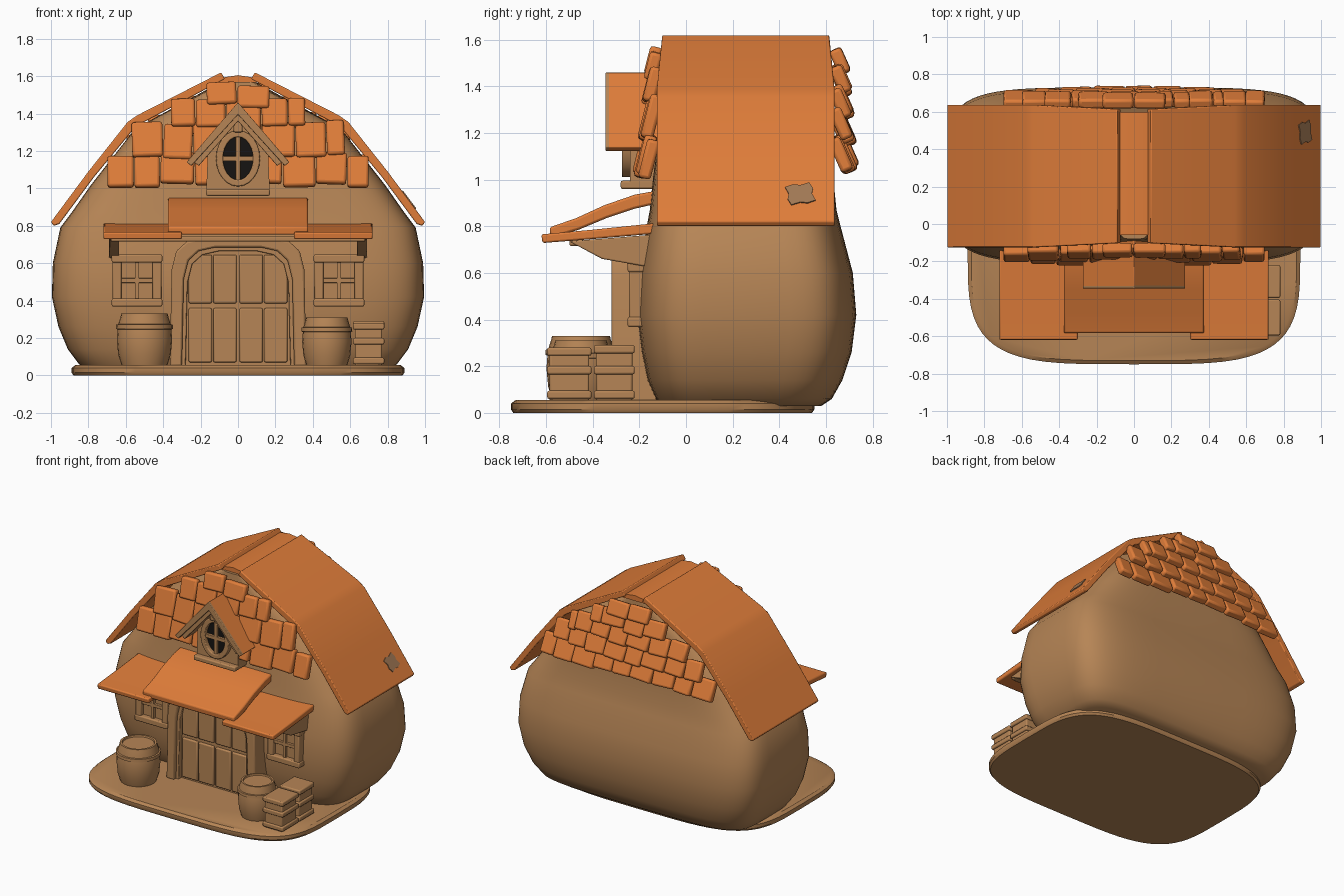
import bpy, bmesh, math, random
from mathutils import Matrix, Vector

if "Cube" in bpy.data.objects:
    bpy.data.objects.remove(bpy.data.objects["Cube"])

random.seed(4)

def material(name, rgb):
    m = bpy.data.materials.new(name)
    m.diffuse_color = (*rgb, 1)
    m.use_nodes = True
    m.node_tree.nodes["Principled BSDF"].inputs["Base Color"].default_value = m.diffuse_color
    return m

WOOD = material("warm_brown_wood", (0.47, 0.235, 0.092))
TILE = material("orange_tile", (0.74, 0.205, 0.042))
DARK = material("black_glass", (0.008, 0.007, 0.006))
PATCH = material("greyish_patch", (0.36, 0.19, 0.09))

def finish(name, bm, mat, bevel=0.0):
    bmesh.ops.recalc_face_normals(bm, faces=bm.faces)
    me = bpy.data.meshes.new(name)
    bm.to_mesh(me)
    bm.free()
    me.materials.append(mat)
    ob = bpy.data.objects.new(name, me)
    bpy.context.collection.objects.link(ob)
    if bevel:
        b = ob.modifiers.new("soft_edges", 'BEVEL')
        b.width, b.segments, b.limit_method = bevel, 2, 'ANGLE'
    return ob

def prism(name, pts, axis, lo, hi, mat, bevel=0.0):
    """Extrude a profile: axis 'y' takes (x, z) points, axis 'x' takes (y, z) points."""
    bm = bmesh.new()
    put = (lambda p, t: (p[0], t, p[1])) if axis == 'y' else (lambda p, t: (t, p[0], p[1]))
    a = [bm.verts.new(put(p, lo)) for p in pts]
    b = [bm.verts.new(put(p, hi)) for p in pts]
    bm.faces.new(a)
    bm.faces.new(b[::-1])
    for i in range(len(pts)):
        j = (i + 1) % len(pts)
        bm.faces.new((a[i], b[i], b[j], a[j]))
    return finish(name, bm, mat, bevel)

def box(name, x0, x1, y0, y1, z0, z1, mat=WOOD, bevel=0.008):
    return prism(name, [(x0, z0), (x1, z0), (x1, z1), (x0, z1)], 'y', y0, y1, mat, bevel)

def loft(name, rings, mat, bevel=0.0):
    bm = bmesh.new()
    loops = [[bm.verts.new(p) for p in r] for r in rings]
    n = len(loops[0])
    for a, b in zip(loops, loops[1:]):
        for i in range(n):
            bm.faces.new((a[i], a[(i + 1) % n], b[(i + 1) % n], b[i]))
    bm.faces.new(loops[0][::-1])
    bm.faces.new(loops[-1])
    return finish(name, bm, mat, bevel)

def oval(cx, cy, a, b, z, n, count=64):
    out = []
    for i in range(count):
        t = 2 * math.pi * i / count
        c, s = math.cos(t), math.sin(t)
        out.append((cx + a * math.copysign(abs(c) ** (2 / n), c),
                    cy + b * math.copysign(abs(s) ** (2 / n), s), z))
    return out

# Base slab
loft("base_slab", [oval(0, -0.1, a, b, z, 4) for a, b, z in
                   ((0.88, 0.64, 0), (0.89, 0.65, 0.015), (0.89, 0.65, 0.04), (0.87, 0.63, 0.055))], WOOD)

# Bulging barn body: z, half width, front y, back y
BODY = [(0.03, 0.80, -0.11, 0.58), (0.06, 0.85, -0.13, 0.625), (0.14, 0.91, -0.165, 0.67),
        (0.26, 0.96, -0.19, 0.71), (0.42, 0.995, -0.21, 0.73), (0.60, 0.99, -0.20, 0.715),
        (0.79, 0.95, -0.17, 0.665), (0.87, 0.89, -0.155, 0.645), (1.02, 0.785, -0.14, 0.63),
        (1.32, 0.55, -0.10, 0.61), (1.57, 0.09, -0.08, 0.59)]
loft("barn_body", [oval(0, (f + b) / 2, a, (b - f) / 2, z, 5) for z, a, f, b in BODY], WOOD)

def body_at(z):
    for p, q in zip(BODY, BODY[1:]):
        if z <= q[0]:
            t = (z - p[0]) / (q[0] - p[0])
            return [u + (v - u) * t for u, v in zip(p, q)]
    return BODY[-1]

# Gambrel roof halves and sunken ridge strip
for side, tag in ((1, "right"), (-1, "left")):
    prof = [(0.985, 0.80), (1.0, 0.82), (0.80, 1.09), (0.59, 1.355), (0.54, 1.39), (0.09, 1.62),
            (0.07, 1.585), (0.52, 1.345), (0.555, 1.32), (0.77, 1.06), (0.955, 0.81)]
    roof = prism("roof_" + tag, [(side * x, z) for x, z in prof], 'y', -0.125, 0.637, TILE, 0.006)
    for v in roof.data.vertices:
        if v.co.z > 1.5:
            v.co.y = 0.256 + (v.co.y - 0.256) * 0.94
prism("ridge_strip", [(-0.11, 1.565), (0.11, 1.565), (0.1, 1.59), (0, 1.605), (-0.1, 1.59)],
      'y', -0.06, 0.6, TILE)

# Worn patch on the right roof slope
mid, along = Vector((0.913, 0.49, 0.937)), Vector((-0.6, 0, 0.8))
out = Vector((0.8, 0, 0.6))
patch = [[mid + out * h + along * (r * math.sin(t)) + Vector((0, r * 1.1 * math.cos(t), 0))
          for t, r in ((i * math.pi / 6, 0.045 + 0.012 * (i % 3)) for i in range(12))] for h in (-0.003, 0.006)]
loft("roof_patch", patch, PATCH)

# Gable shingles, in overlapping tilted rows
def shingles(name, sign, rows, lift, lean):
    bm = bmesh.new()
    for z0, z1, half in rows:
        x = -half
        while x < half - 0.04:
            w = min(random.uniform(0.13, 0.19), half - x)
            if half - x - w < 0.05:
                w = half - x
            cx, drop = x + w / 2, random.uniform(-0.015, 0.015)
            bow = 0.035 * (1 - (cx / 0.75) ** 2)
            wall = body_at((z0 + z1) / 2)[2 if sign < 0 else 3]
            m = (Matrix.Translation((cx, wall + sign * (lift + bow), (z0 + z1) / 2 + drop))
                 @ Matrix.Rotation(sign * lean, 4, 'X')
                 @ Matrix.Rotation(random.uniform(-0.05, 0.05), 4, 'Y')
                 @ Matrix.Diagonal((w * 0.97, 0.055, z1 - z0 + 0.03, 1)))
            bmesh.ops.create_cube(bm, size=1, matrix=m)
            x += w
    finish(name, bm, TILE, 0.014)

shingles("front_shingles", -1, [(1.03, 1.17, 0.70), (1.18, 1.34, 0.57), (1.34, 1.46, 0.36), (1.45, 1.54, 0.17)], 0.02, 0.25)
shingles("back_shingles", 1, [(1.05, 1.17, 0.70), (1.17, 1.28, 0.60), (1.28, 1.38, 0.48),
                              (1.38, 1.47, 0.30), (1.46, 1.54, 0.17)], 0.03, 0.42)

# Dormer: wall, roof, gable trim, sill
prism("dormer_wall", [(-0.17, 0.98), (0.17, 0.98), (0.16, 1.22), (0, 1.41), (-0.16, 1.22)], 'y', -0.24, -0.03, WOOD)

def chevron(name, top, foot, thick, y0, y1, mat):
    x, z = foot
    pts = [(0, top), (x, z), (x - 0.025, z - 0.02), (0, top - thick), (0.025 - x, z - 0.02), (-x, z)]
    prism(name, pts, 'y', y0, y1, mat, 0.004)

chevron("dormer_roof", 1.46, (0.275, 1.14), 0.045, -0.335, -0.04, TILE)
chevron("dormer_trim", 1.46, (0.275, 1.14), 0.065, -0.345, -0.325, WOOD)
chevron("dormer_inner_trim", 1.41, (0.235, 1.14), 0.05, -0.325, -0.2, WOOD)
box("dormer_sill", -0.17, 0.17, -0.28, -0.1, 0.96, 0.995)
box("dormer_king_post", -0.025, 0.025, -0.30, -0.24, 1.30, 1.40)

# Oval dormer window
def ring_y(name, r_in, r_out, cz, y0, y1, mat):
    def circle(r, y, n=24):
        return [(r[0] * math.cos(2 * math.pi * i / n), y, cz + r[1] * math.sin(2 * math.pi * i / n)) for i in range(n)]
    bm = bmesh.new()
    loops = [[bm.verts.new(p) for p in circle(r, y)] for r, y in
             ((r_in, y1), (r_in, y0), (r_out, y0), (r_out, y1))]
    for a, b in zip(loops, loops[1:] + loops[:1]):
        for i in range(24):
            j = (i + 1) % 24
            bm.faces.new((a[i], a[j], b[j], b[i]))
    finish(name, bm, mat, 0.006)

ring_y("dormer_window_frame", (0.08, 0.115), (0.118, 0.15), 1.16, -0.275, -0.23, WOOD)
prism("dormer_glass", [(0.085 * math.cos(i * math.pi / 12), 1.16 + 0.12 * math.sin(i * math.pi / 12))
                       for i in range(24)], 'y', -0.246, -0.238, DARK)
box("dormer_bar_upright", -0.013, 0.013, -0.265, -0.24, 1.04, 1.28, bevel=0.003)
box("dormer_bar_cross", -0.085, 0.085, -0.265, -0.24, 1.145, 1.172, bevel=0.003)

# Porch awning: raised centre, low wings, brackets
prism("awning_centre", [(-0.11, 0.955), (-0.22, 0.935), (-0.35, 0.89), (-0.47, 0.835), (-0.585, 0.795),
                        (-0.58, 0.75), (-0.46, 0.785), (-0.34, 0.835), (-0.22, 0.875), (-0.11, 0.90)],
      'x', -0.375, 0.375, TILE, 0.01)
for s, tag in ((1, "right"), (-1, "left")):
    prism("awning_wing_" + tag, [(-0.11, 0.815), (-0.4, 0.785), (-0.62, 0.765), (-0.615, 0.728),
                                 (-0.4, 0.745), (-0.11, 0.77)], 'x', s * 0.3, s * 0.72, TILE, 0.008)
    prism("awning_bracket_" + tag, [(-0.13, 0.765), (-0.5, 0.735), (-0.36, 0.66), (-0.13, 0.62)],
          'x', s * 0.635, s * 0.69, WOOD, 0.006)
box("awning_beam", -0.68, 0.68, -0.50, -0.44, 0.715, 0.745)

# Arched double door
def arch(w, top):
    half = [(w, 0.05), (w - 0.01, top - 0.17), (w - 0.035, top - 0.07), (w - 0.09, top - 0.02), (w - 0.18, top)]
    return half + [(-x, z) for x, z in half[::-1]]

prism("door_frame", arch(0.365, 0.735) + arch(0.30, 0.685)[::-1], 'y', -0.32, -0.12, WOOD, 0.01)
prism("door_inner_frame", arch(0.305, 0.69) + arch(0.28, 0.665)[::-1], 'y', -0.295, -0.12, WOOD, 0.005)
prism("door_panel", arch(0.285, 0.67), 'y', -0.262, -0.12, WOOD)
for s, tag in ((1, "right"), (-1, "left")):
    for i in range(2):
        x0, x1 = sorted((s * (0.008 + i * 0.132), s * (0.132 + i * 0.132)))
        for j, (z0, z1) in enumerate(((0.07, 0.36), (0.385, 0.645))):
            box(f"door_plank_{tag}_{i}{j}", x0, x1, -0.278, -0.25, z0, z1)

# Square windows
for s, tag in ((1, "right"), (-1, "left")):
    c = s * 0.54
    box("window_pane_" + tag, c - 0.11, c + 0.11, -0.213, -0.12, 0.39, 0.62, bevel=0)
    for k, dx in enumerate((-0.107, 0.107)):
        box(f"window_jamb_{tag}_{k}", c + dx - 0.023, c + dx + 0.023, -0.245, -0.12, 0.375, 0.635)
    for k, z in enumerate((0.39, 0.625)):
        box(f"window_rail_{tag}_{k}", c - 0.135, c + 0.135, -0.25, -0.12, z - 0.022, z + 0.022)
    box("window_bar_upright_" + tag, c - 0.012, c + 0.012, -0.232, -0.15, 0.40, 0.61, bevel=0.003)
    box("window_bar_cross_" + tag, c - 0.09, c + 0.09, -0.232, -0.15, 0.495, 0.52, bevel=0.003)

# Barrels
for tag, cx, r, h in (("left", -0.5, 0.148, 0.28), ("right", 0.475, 0.132, 0.26)):
    prof = [(0.82, 0), (0.95, 0.22), (1, 0.5), (0.96, 0.78), (0.86, 0.95), (0.84, 1), (0.74, 1), (0.72, 0.96)]
    loft("barrel_" + tag, [oval(cx, -0.45, r * k, r * k, 0.05 + h * t, 2, 24) for k, t in prof], WOOD)
    ring = [(0.97, 0.70), (1.03, 0.71), (1.02, 0.79), (0.94, 0.80)]
    loft("barrel_hoop_" + tag, [oval(cx, -0.45, r * k, r * k, 0.05 + h * t, 2, 24) for k, t in ring], WOOD)

# Stacked crates beside the right barrel
for i, (y0, y1, top) in enumerate(((-0.595, -0.405, 0.275), (-0.395, -0.22, 0.285))):
    box(f"crate_{i}", 0.625, 0.77, y0 + 0.01, y1 - 0.01, 0.05, top)
    for k, z in enumerate((0.06, 0.165, top - 0.03)):
        box(f"crate_band_{i}{k}", 0.615, 0.782, y0, y1, z, z + 0.035)

# Smooth the soft forms, keep hard edges
for ob in bpy.data.objects:
    ob.select_set(True)
bpy.context.view_layer.objects.active = bpy.data.objects["barn_body"]
bpy.ops.object.shade_smooth_by_angle(angle=math.radians(35))
